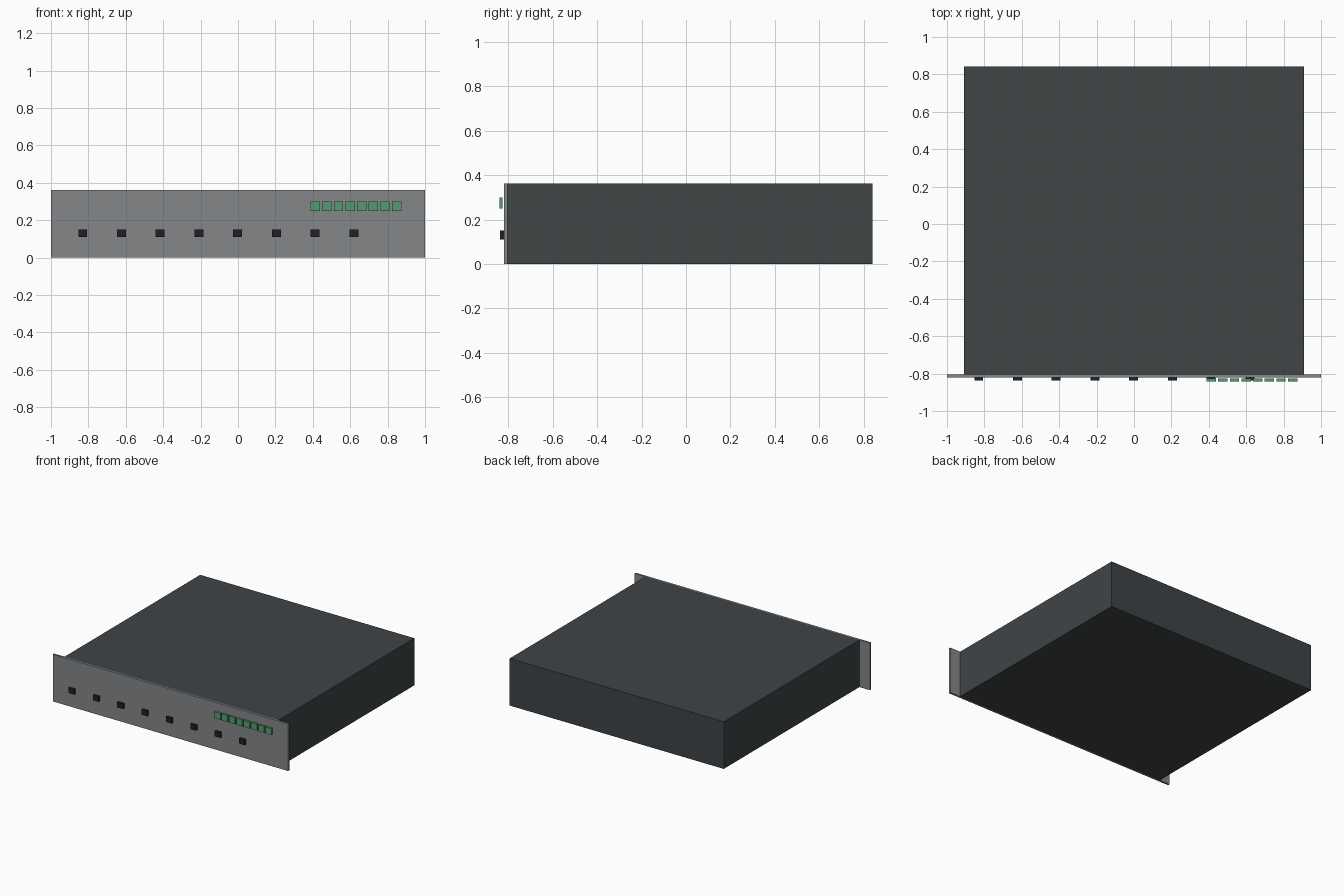
import bpy

if "Cube" in bpy.data.objects:
    bpy.data.objects.remove(bpy.data.objects["Cube"])


def material(name, rgb):
    m = bpy.data.materials.new(name)
    m.diffuse_color = (*rgb, 1)
    m.use_nodes = True
    m.node_tree.nodes["Principled BSDF"].inputs["Base Color"].default_value = m.diffuse_color
    return m


def box(name, x, y, z, mat):
    """Box from (min, max) extents on each axis."""
    bpy.ops.mesh.primitive_cube_add(
        size=1, location=[(a + b) / 2 for a, b in (x, y, z)])
    ob = bpy.context.object
    ob.name = name
    ob.scale = [b - a for a, b in (x, y, z)]
    bpy.ops.object.transform_apply(location=False, rotation=False, scale=True)
    ob.data.materials.append(mat)
    return ob


dark = material("dark_metal", (0.05, 0.058, 0.062))
panel = material("panel_grey", (0.23, 0.24, 0.25))
black = material("black_plastic", (0.015, 0.015, 0.018))
green = material("green_lens", (0.09, 0.33, 0.17))

HEIGHT = 0.362

# Chassis and wider rack faceplate
box("chassis", (-0.91, 0.91), (-0.807, 0.841), (0, HEIGHT), dark)
box("faceplate", (-1, 1), (-0.82, -0.805), (0, HEIGHT), panel)

# Row of buttons and row of indicator lights
for i in range(8):
    x = -0.83 + 0.207 * i
    box(f"button_{i + 1}", (x - 0.024, x + 0.024), (-0.838, -0.817),
        (0.11, 0.15), black)
    x = 0.413 + 0.0622 * i
    box(f"indicator_light_{i + 1}", (x - 0.025, x + 0.025), (-0.841, -0.826),
        (0.25, 0.30), green)
